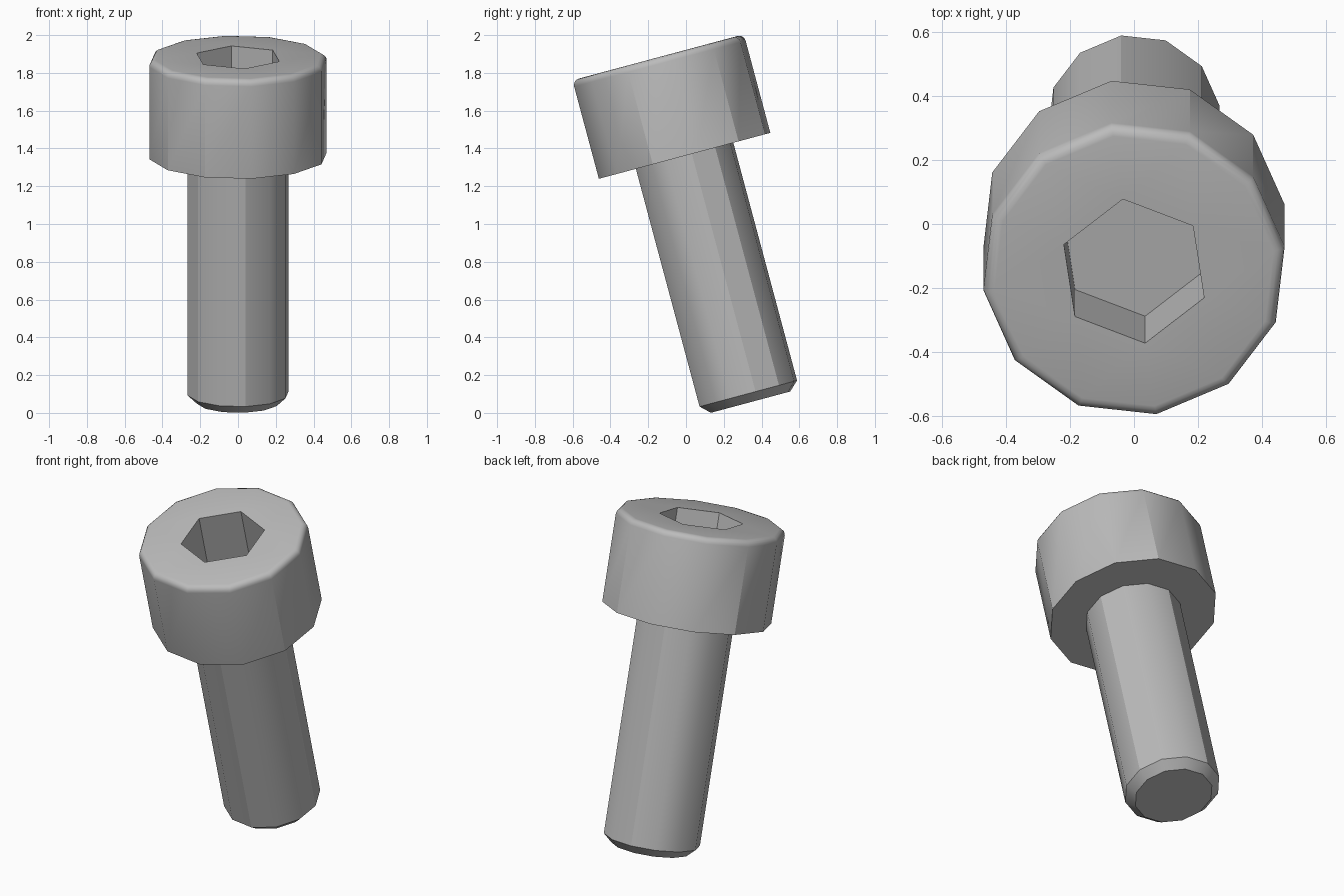
import bpy, bmesh
from math import radians, sin, cos, pi
from mathutils import Matrix

if "Cube" in bpy.data.objects:
    bpy.data.objects.remove(bpy.data.objects["Cube"], do_unlink=True)

SIDES = 12
TURN = radians(-81.5)        # turn of the facets about the screw axis
SHANK_LENGTH = 1.35
HEAD_TOP = SHANK_LENGTH + 0.54
HEAD_RADIUS, ROUNDING = 0.475, 0.035
SOCKET_RADIUS, SOCKET_DEPTH = 0.235, 0.325

# The whole screw leans forward from the tip of its shank
LEAN = Matrix.Translation((0, 0.342, 0.057)) @ Matrix.Rotation(radians(15), 4, 'X')

steel = bpy.data.materials.new("grey steel")
steel.use_nodes = True
steel.diffuse_color = (0.5, 0.5, 0.5, 1)
steel.node_tree.nodes["Principled BSDF"].inputs["Base Color"].default_value = (0.5, 0.5, 0.5, 1)


def ring(bm, radius, z, sides=SIDES):
    return [bm.verts.new((radius * cos(TURN + 2 * pi * i / sides),
                          radius * sin(TURN + 2 * pi * i / sides), z))
            for i in range(sides)]


def wall(bm, low, high):
    n = len(low)
    for i in range(n):
        j = (i + 1) % n
        bm.faces.new((low[i], low[j], high[j], high[i]))


def lathe(bm, profile):
    rings = [ring(bm, r, z) for r, z in profile]
    for low, high in zip(rings, rings[1:]):
        wall(bm, low, high)
    bm.faces.new(rings[0][::-1])
    return rings


def finish(bm, name):
    bmesh.ops.recalc_face_normals(bm, faces=bm.faces)
    mesh = bpy.data.meshes.new(name)
    bm.to_mesh(mesh)
    bm.free()
    mesh.materials.append(steel)
    obj = bpy.data.objects.new(name, mesh)
    bpy.context.collection.objects.link(obj)
    obj.matrix_world = LEAN
    bpy.ops.object.select_all(action='DESELECT')
    obj.select_set(True)
    bpy.context.view_layer.objects.active = obj
    bpy.ops.object.shade_smooth_by_angle(angle=radians(30))
    return obj


# Shank with a chamfered tip
bm = bmesh.new()
rings = lathe(bm, [(0.22, 0), (0.27, 0.047), (0.27, SHANK_LENGTH)])
bm.faces.new(rings[-1])
finish(bm, "shank")

# Head with a rounded upper rim
bm = bmesh.new()
arc = [radians(a) for a in (0, 22.5, 45, 67.5, 90)]
rim = [(HEAD_RADIUS - ROUNDING * (1 - cos(a)), HEAD_TOP - ROUNDING * (1 - sin(a))) for a in arc]
rings = lathe(bm, [(HEAD_RADIUS, SHANK_LENGTH)] + rim)

# Hexagonal socket sunk into the head
mouth = ring(bm, SOCKET_RADIUS, HEAD_TOP, 6)
floor = ring(bm, SOCKET_RADIUS, HEAD_TOP - SOCKET_DEPTH, 6)
wall(bm, floor, mouth)
bm.faces.new(floor)

# Flat top between the rim and the socket mouth
outer = rings[-1]
for i in range(6):
    j = (i + 1) % 6
    a, b, c = outer[2 * i], outer[2 * i + 1], outer[(2 * i + 2) % SIDES]
    bm.faces.new((mouth[i], a, b))
    bm.faces.new((mouth[i], b, mouth[j]))
    bm.faces.new((mouth[j], b, c))
finish(bm, "head")
